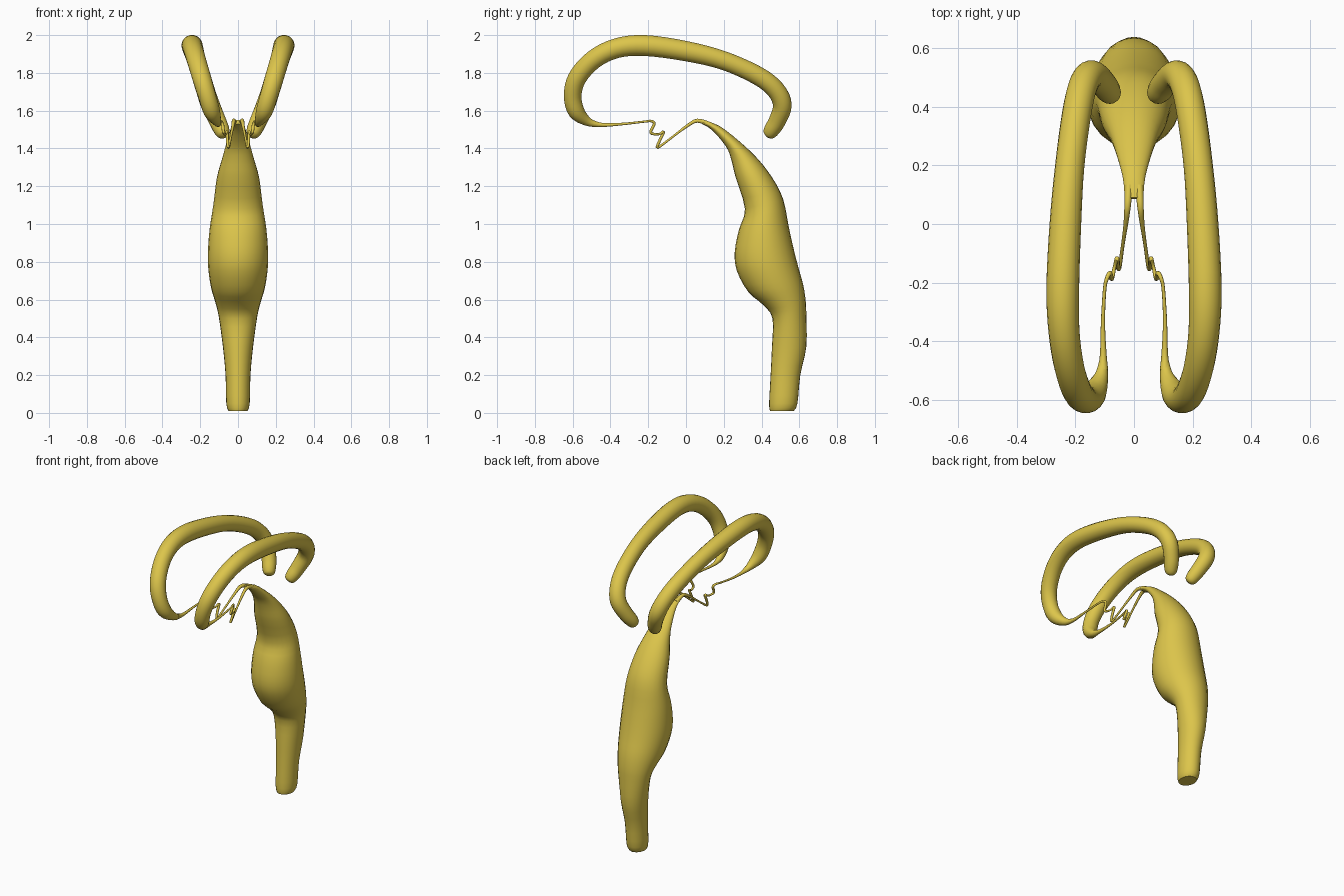
import bpy, bmesh, math
from mathutils import Vector

if "Cube" in bpy.data.objects:
    bpy.data.objects.remove(bpy.data.objects["Cube"], do_unlink=True)

gold = bpy.data.materials.new("golden_yellow")
gold.use_nodes = True
gold.diffuse_color = (0.72, 0.56, 0.07, 1)
gold.node_tree.nodes["Principled BSDF"].inputs["Base Color"].default_value = gold.diffuse_color
X = Vector((1, 0, 0))


def smooth_path(points, steps):
    """Catmull-Rom interpolation of equal-length tuples."""
    pts = [Vector(p) for p in points]
    pts = [pts[0]] + pts + [pts[-1]]
    out = []
    for a, b, c, d in zip(pts, pts[1:], pts[2:], pts[3:]):
        for i in range(steps):
            t = i / steps
            out.append(0.5 * (2 * b + (c - a) * t + (2 * a - 5 * b + 4 * c - d) * t**2
                              + (3 * b - a - 3 * c + d) * t**3))
    return out + [pts[-1]]


def loft(name, rings, sides):
    """Skin elliptical rings given as (centre, half axis, half axis)."""
    bm = bmesh.new()
    loops = []
    for centre, u, v in rings:
        angles = [2 * math.pi * i / sides for i in range(sides)]
        loops.append([bm.verts.new(centre + u * math.cos(a) + v * math.sin(a)) for a in angles])
    for low, high in zip(loops, loops[1:]):
        for i in range(sides):
            j = (i + 1) % sides
            bm.faces.new((low[i], low[j], high[j], high[i]))
    bm.faces.new(loops[0])
    bm.faces.new(loops[-1])
    bmesh.ops.recalc_face_normals(bm, faces=bm.faces)
    mesh = bpy.data.meshes.new(name)
    bm.to_mesh(mesh)
    bm.free()
    mesh.materials.append(gold)
    obj = bpy.data.objects.new(name, mesh)
    bpy.context.collection.objects.link(obj)
    bpy.ops.object.select_all(action='DESELECT')
    obj.select_set(True)
    bpy.context.view_layer.objects.active = obj
    bpy.ops.object.shade_smooth_by_angle(angle=math.radians(40))
    return obj


def tube(name, points, side, sides, steps):
    """Round tube through (x, y, z, radius) points, on one side of the body."""
    path = smooth_path(points, steps)
    centres = [Vector((p[0] * side, p[1], p[2])) for p in path]
    rings = []
    for i, c in enumerate(centres):
        t = (centres[min(i + 1, len(path) - 1)] - centres[max(i - 1, 0)]).normalized()
        u = (X - t * X.dot(t)).normalized()
        r = max(path[i][3], 0.004)
        rings.append((c, u * r, t.cross(u) * r))
    return loft(name, rings, sides)


# Stem: front y, front z, back y, back z, half width
stem = [(.445, .01, .57, .01, .05), (.44, .05, .59, .05, .062), (.448, .2, .605, .2, .066),
        (.455, .35, .637, .35, .08), (.458, .5, .637, .52, .102), (.41, .57, .633, .6, .12),
        (.33, .64, .62, .68, .142), (.27, .75, .595, .77, .157), (.258, .85, .572, .86, .159),
        (.28, .97, .545, .98, .15), (.312, 1.08, .515, 1.13, .13), (.262, 1.25, .46, 1.24, .112),
        (.24, 1.34, .38, 1.345, .085), (.212, 1.41, .28, 1.44, .062), (.14, 1.495, .175, 1.52, .038),
        (.085, 1.53, .09, 1.55, .032)]
rings = []
for fy, fz, by, bz, w in smooth_path(stem, 3):
    front, back = Vector((0, fy, fz)), Vector((0, by, bz))
    rings.append(((front + back) / 2, X * w, (back - front) / 2))
loft("stem", rings, 24)

# Thin zigzag strand: x, y, z, radius
strand = [(.018, .13, 1.525, .014), (.022, .06, 1.547, .011), (.028, 0, 1.515, .008),
          (.038, -.07, 1.462, .006), (.05, -.15, 1.404, .007), (.056, -.14, 1.44, .008),
          (.058, -.118, 1.488, .008), (.066, -.145, 1.475, .006), (.076, -.187, 1.484, .008),
          (.082, -.168, 1.53, .008), (.092, -.185, 1.545, .007), (.1, -.22, 1.542, .006),
          (.106, -.33, 1.53, .007), (.105, -.44, 1.524, .011), (.106, -.5, 1.535, .018)]

# Curled horn, centre line tilted outward with height: y, z, radius
horn_side = [(-.46, 1.524, .011), (-.52, 1.542, .024), (-.58, 1.595, .044), (-.6, 1.68, .047),
             (-.575, 1.775, .05), (-.49, 1.87, .051), (-.37, 1.93, .053), (-.22, 1.945, .056),
             (0, 1.915, .054), (.2, 1.865, .05), (.38, 1.785, .05), (.475, 1.71, .05),
             (.51, 1.63, .05), (.485, 1.55, .046), (.455, 1.5, .042), (.437, 1.474, .032),
             (.43, 1.465, .014)]


def lean(y, z):
    x = .155 + (z - 1.65) * .3
    if z < 1.65 and y > 0:
        x -= (1.65 - z) * .15
    return x


horn = [(lean(y, z), y, z, r) for y, z, r in horn_side]
horn[0] = (.106,) + horn[0][1:]
horn[1] = (.112,) + horn[1][1:]

for label, side in (("left", 1), ("right", -1)):
    tube(label + "_strand", strand, side, 10, 4)
    tube(label + "_horn", horn, side, 18, 4)
